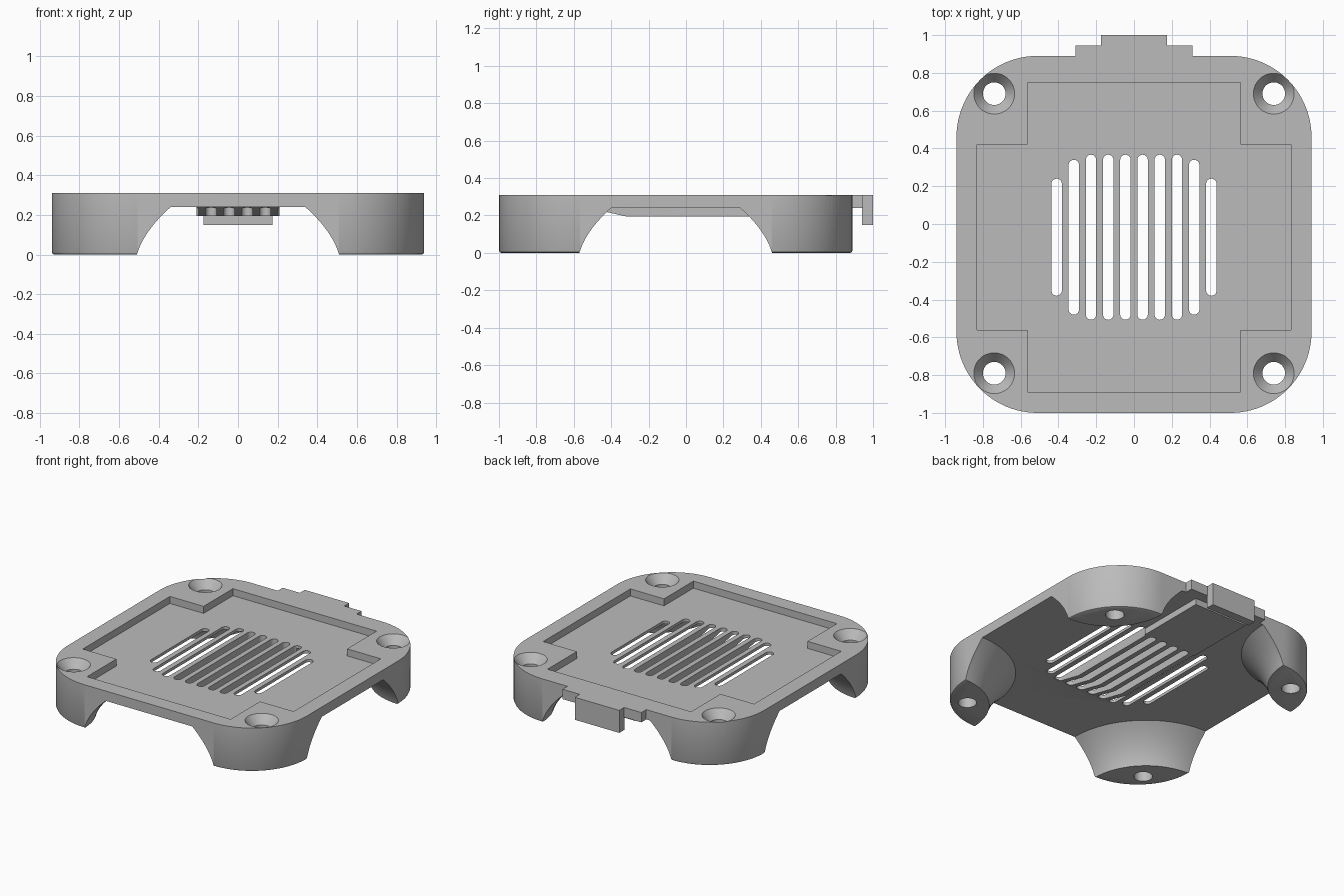
import bpy, bmesh
from math import sin, cos, pi

if "Cube" in bpy.data.objects:
    bpy.data.objects.remove(bpy.data.objects["Cube"])

grey = bpy.data.materials.new("plain_grey")
grey.use_nodes = True
grey.diffuse_color = (0.5, 0.5, 0.5, 1)
grey.node_tree.nodes["Principled BSDF"].inputs["Base Color"].default_value = (0.5, 0.5, 0.5, 1)

MID_Y = -0.055
HALF_X, HALF_Y = 0.94, 0.945
TOP, UNDER, FLOOR = 0.31, 0.24, 0.26


def solid(name, *stacks):
    """One object from stacks of equal-length rings given as (points, z)."""
    bm = bmesh.new()
    for stack in stacks:
        rings = [[bm.verts.new((x, y, z)) for x, y in pts] for pts, z in stack]
        bm.faces.new(rings[0][::-1])
        bm.faces.new(rings[-1])
        for low, high in zip(rings, rings[1:]):
            for i in range(len(low)):
                j = (i + 1) % len(low)
                bm.faces.new((low[i], low[j], high[j], high[i]))
    bmesh.ops.recalc_face_normals(bm, faces=bm.faces)
    mesh = bpy.data.meshes.new(name)
    bm.to_mesh(mesh)
    bm.free()
    mesh.materials.append(grey)
    obj = bpy.data.objects.new(name, mesh)
    bpy.context.collection.objects.link(obj)
    return obj


def prism(pts, z0, z1):
    return [(pts, z0), (pts, z1)]


def rect(x, y0, y1):
    return [(-x, y0), (x, y0), (x, y1), (-x, y1)]


def round_rect(cx, cy, hx, hy, r, n=16):
    pts = []
    for k, (sx, sy) in enumerate([(1, 1), (-1, 1), (-1, -1), (1, -1)]):
        for i in range(n + 1):
            a = (k + i / n) * pi / 2
            pts.append((cx + sx * (hx - r) + r * cos(a), cy + sy * (hy - r) + r * sin(a)))
    return pts


def lathe(cx, cy, profile, n=64):
    return [([(cx + r * cos(2 * pi * i / n), cy + r * sin(2 * pi * i / n))
              for i in range(n)], z) for r, z in profile]


def combine(target, tool, operation):
    mod = target.modifiers.new("cut", "BOOLEAN")
    mod.operation, mod.object, mod.solver = operation, tool, "EXACT"
    bpy.context.view_layer.update()
    graph = bpy.context.evaluated_depsgraph_get()
    mesh = bpy.data.meshes.new_from_object(target.evaluated_get(graph))
    target.modifiers.clear()
    target.data = mesh
    bpy.data.objects.remove(tool)


# Rounded body with a softened bottom edge
def outline(inset):
    return round_rect(0, MID_Y, HALF_X - inset, HALF_Y - inset, 0.43 - inset, 24)


body = solid("cover_plate", [(outline(0.012), 0), (outline(0.004), 0.004),
                             (outline(0), 0.012), (outline(0), TOP)])

# Hollow the underside, leaving a flared foot at each corner
corners = [(sx * HALF_X, MID_Y + sy * HALF_Y) for sx in (-1, 1) for sy in (-1, 1)]
flare = [(0.43, -0.2)]
for i in range(13):
    t = i / 12
    flare.append((0.43 + 0.17 * t - 0.1 * t * (1 - t), UNDER * t))
flare.append((0.6, 0.3))
under_space = solid("under_space", prism(rect(1.2, -1.3, 1.3), -0.1, UNDER))
feet = solid("foot_shapes", *[lathe(x, y, flare, 96) for x, y in corners])
combine(under_space, feet, "DIFFERENCE")
combine(body, under_space, "DIFFERENCE")

# Thickened spine under the vent, sloping up at the front
spine = solid("spine", [(rect(0.21, -0.32, 0.87), 0.195),
                        (rect(0.21, -0.52, 0.87), UNDER),
                        (rect(0.21, -0.52, 0.87), 0.25)])
combine(body, spine, "UNION")

# Stepped tab at the back
combine(body, solid("tab_base", prism(rect(0.31, 0.82, 0.945), UNDER, TOP)), "UNION")
combine(body, solid("tab_lip", prism(rect(0.175, 0.94, 1.0), 0.15, TOP)), "UNION")

# Cross-shaped recess around a raised vent pad
cross = [(-0.565, -0.89), (0.565, -0.89), (0.565, -0.56), (0.83, -0.56),
         (0.83, 0.42), (0.565, 0.42), (0.565, 0.75), (-0.565, 0.75),
         (-0.565, 0.42), (-0.83, 0.42), (-0.83, -0.56), (-0.565, -0.56)]
recess = solid("recess", prism(cross, FLOOR, 0.4))
pad = solid("pad", prism(round_rect(0, -0.07, 0.505, 0.49, 0.27), 0.2, TOP))
pad_keep = pad.copy()
pad_keep.data = pad.data.copy()
bpy.context.collection.objects.link(pad_keep)
pad_keep.scale.z = 2
combine(recess, pad_keep, "DIFFERENCE")
bpy.data.objects.remove(pad)
combine(body, recess, "DIFFERENCE")

# Vent slots, shorter towards the sides
slots = []
for i in range(10):
    x = (i - 4.5) * 0.091
    half = {0: 0.31, 1: 0.41}.get(min(i, 9 - i), 0.437)
    slots.append(prism(round_rect(x, -0.07, 0.0275, half, 0.0274, 6), 0.1, 0.5))
combine(body, solid("slots", *slots), "DIFFERENCE")

# Countersunk screw holes through the feet
sink = [(0.06, -0.1), (0.06, 0.25), (0.108, TOP), (0.108, 0.4)]
holes = [lathe(x, y, sink, 48) for x in (-0.74, 0.74) for y in (-0.79, 0.69)]
combine(body, solid("holes", *holes), "DIFFERENCE")

bpy.ops.object.select_all(action="DESELECT")
body.select_set(True)
bpy.context.view_layer.objects.active = body
bpy.ops.object.shade_smooth_by_angle(angle=0.5)
